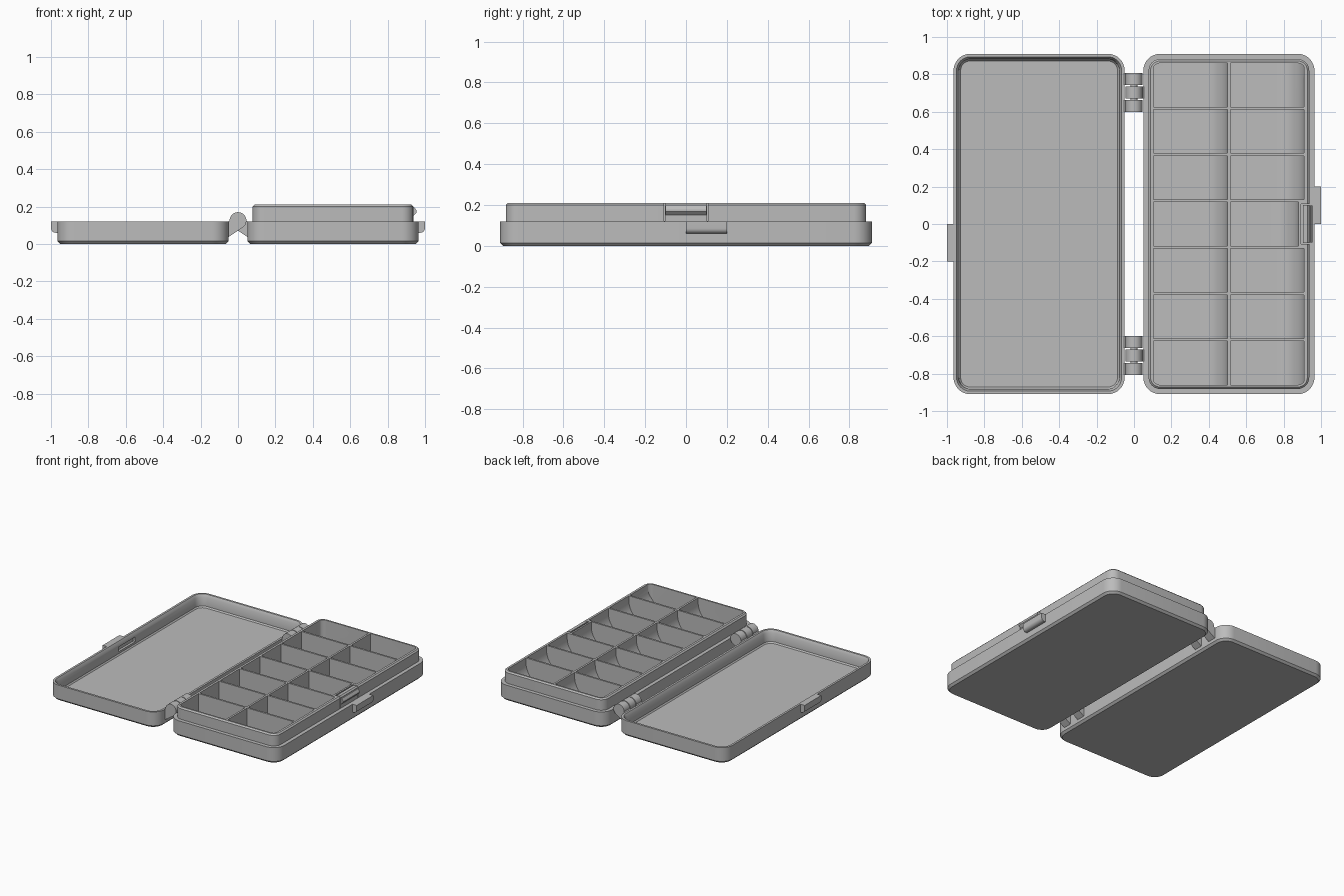
import bpy, bmesh
from math import sin, cos, pi, radians
from mathutils import Vector

cube = bpy.data.objects.get("Cube")
if cube:
    bpy.data.objects.remove(cube, do_unlink=True)

GREY = (0.5, 0.5, 0.5, 1)
mat = bpy.data.materials.new("grey_plastic")
mat.use_nodes = True
mat.diffuse_color = GREY
mat.node_tree.nodes["Principled BSDF"].inputs["Base Color"].default_value = GREY

CX, HX, HY, RAD = 0.5075, 0.4575, 0.91, 0.09   # shell centre, half sizes, corner radius


def finish(name, bm):
    bmesh.ops.recalc_face_normals(bm, faces=bm.faces)
    mesh = bpy.data.meshes.new(name)
    bm.to_mesh(mesh)
    bm.free()
    mesh.materials.append(mat)
    ob = bpy.data.objects.new(name, mesh)
    bpy.context.collection.objects.link(ob)
    return ob


def ring(cx, inset, z, steps=8):
    """Rounded rectangle outline, inset from the shell outline."""
    r = max(RAD - inset, 0.03)
    pts = []
    for q, (sx, sy) in enumerate([(1, 1), (-1, 1), (-1, -1), (1, -1)]):
        for i in range(steps + 1):
            a = (q + i / steps) * pi / 2
            pts.append(Vector((cx + sx * (HX - inset - r) + r * cos(a),
                               sy * (HY - inset - r) + r * sin(a), z)))
    return pts


def stack(name, cx, layers):
    """Closed solid lofted through (inset, z) layers."""
    bm = bmesh.new()
    rings = [[bm.verts.new(p) for p in ring(cx, *layer)] for layer in layers]
    for a, b in zip(rings, rings[1:]):
        for i in range(len(a)):
            j = (i + 1) % len(a)
            bm.faces.new((a[i], a[j], b[j], b[i]))
    bm.faces.new(rings[0][::-1])
    bm.faces.new(rings[-1])
    return finish(name, bm)


def add_prism(bm, pts, lo, hi, axis="y"):
    """Extrude an outline: (x, z) along y, or (x, y) along z."""
    def place(p, d):
        return (p[0], d, p[1]) if axis == "y" else (p[0], p[1], d)
    a = [bm.verts.new(place(p, lo)) for p in pts]
    b = [bm.verts.new(place(p, hi)) for p in pts]
    bm.faces.new(a)
    bm.faces.new(b[::-1])
    for i in range(len(a)):
        j = (i + 1) % len(a)
        bm.faces.new((a[i], a[j], b[j], b[i]))


def prism(name, pts, lo, hi, axis="y"):
    bm = bmesh.new()
    add_prism(bm, pts, lo, hi, axis)
    return finish(name, bm)


def boolean(ob, cutter, operation="DIFFERENCE"):
    """Apply a boolean and remove the cutter."""
    cutter.hide_render = True
    mod = ob.modifiers.new("cut", "BOOLEAN")
    mod.operation, mod.solver, mod.object = operation, "EXACT", cutter
    bpy.context.view_layer.objects.active = ob
    bpy.ops.object.modifier_apply(modifier=mod.name)
    bpy.data.objects.remove(cutter, do_unlink=True)


def arc(cx, cz, r, start, end, steps=12):
    angles = [radians(start + (end - start) * i / steps) for i in range(steps + 1)]
    return [(cx + r * cos(a), cz + r * sin(a)) for a in angles]


parts = []

# Tray: chamfered base with a raised inner wall
tray = stack("tray", CX, [(0.015, 0), (0, 0.015), (0, 0.12), (0.028, 0.12),
                          (0.028, 0.2), (0.038, 0.21)])

# Compartments: two columns of seven, each with a scooped floor
ROWS, FLOOR, SCOOP, GAP = 7, 0.025, 0.15, 0.007
pitch = 1.734 / ROWS
bm = bmesh.new()
for col, (x0, x1) in enumerate([(0.105, 0.5), (0.515, 0.91)]):
    for row in range(ROWS):
        end = 0.88 if col == 1 and row == ROWS // 2 else x1
        y = (row - ROWS / 2) * pitch
        profile = [(x0, FLOOR)] + arc(end - SCOOP, FLOOR + SCOOP, SCOOP, -90, 0)
        profile += [(end, 0.25), (x0, 0.25)]
        add_prism(bm, profile, y + GAP, y + pitch - GAP)
cells = finish("cell_cutter", bm)
boolean(cells, stack("cell_outline", CX, [(0.05, 0), (0.05, 0.3)]), "INTERSECT")
boolean(tray, cells)

# Flexible latch tongue, freed by a U-shaped slit
slit = [(0.96, 0.108), (0.893, 0.108), (0.893, -0.108), (0.96, -0.108),
        (0.96, -0.102), (0.903, -0.102), (0.903, 0.102), (0.96, 0.102)]
boolean(tray, prism("slit_cutter", slit, 0.122, 0.3, "z"))
parts.append(tray)
parts.append(prism("latch_ridge", [(0.93, 0.195), (0.944, 0.195), (0.955, 0.178),
                                   (0.955, 0.168), (0.938, 0.15), (0.93, 0.15)],
                   -0.1, 0.1))

# Lid: open shallow shell with a chamfered lip
lid = stack("lid", -CX, [(0.015, 0), (0, 0.015), (0, 0.12), (0.016, 0.12),
                         (0.028, 0.1), (0.03, 0.035), (0.038, 0.025)])
groove = [(-0.953, 0.05), (-0.9, 0.05), (-0.9, 0.085), (-0.953, 0.085)]
boolean(lid, prism("groove_cutter", groove, -0.1, 0.1))
parts.append(lid)

# Thumb tabs, one on each outer edge
for name, side in (("tray_tab", 1), ("lid_tab", -1)):
    profile = [(0.955, 0.12), (0.955, 0.06)] + arc(0.975, 0.085, 0.025, -90, 0, 6)
    profile += [(1.0, 0.12)]
    ends = sorted((0, 0.2 * side))
    parts.append(prism(name, [(x * side, z) for x, z in profile], *ends))

# Hinges: three knuckles each, the middle one belonging to the tray, on a thin pin
KNUCKLE = arc(0, 0.125, 0.045, -50, 180, 20) + [(-0.055, 0.118), (-0.055, 0.035)]
for end, sy in (("back", 1), ("front", -1)):
    for i, y in enumerate((0.598, 0.67, 0.742)):
        side = -1 if i == 1 else 1
        lo, hi = sorted((sy * y, sy * (y + 0.066)))
        parts.append(prism(f"{end}_knuckle_{i + 1}",
                           [(x * side, z) for x, z in KNUCKLE], lo, hi))
    lo, hi = sorted((sy * 0.6, sy * 0.8))
    parts.append(prism(f"{end}_hinge_pin", arc(0, 0.125, 0.018, 0, 345, 23), lo, hi))

# Smooth shading with crisp edges
bpy.ops.object.select_all(action="DESELECT")
for ob in parts:
    ob.select_set(True)
bpy.context.view_layer.objects.active = tray
bpy.ops.object.shade_smooth_by_angle(angle=radians(30))
